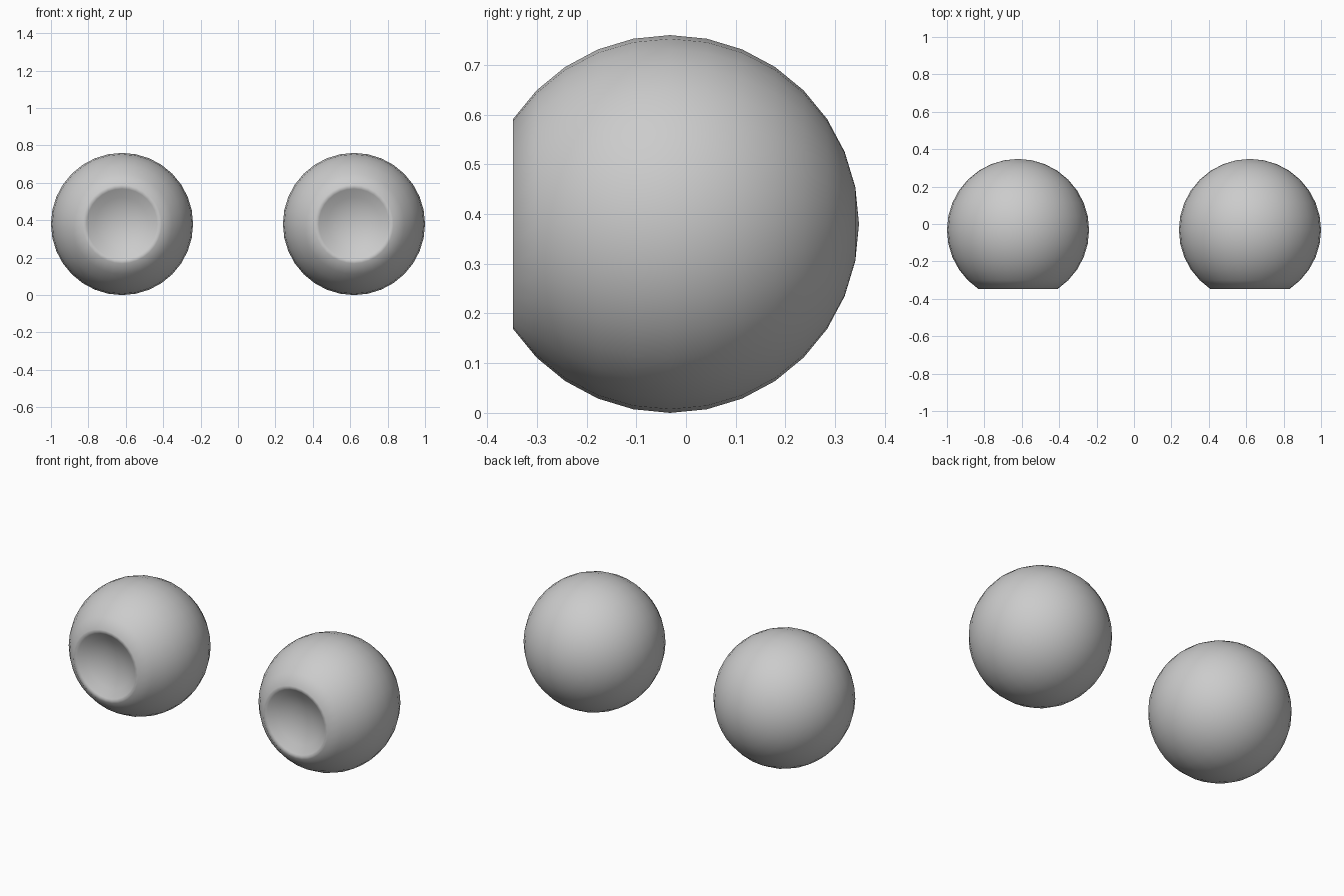
import bpy, bmesh, math

if "Cube" in bpy.data.objects:
    bpy.data.objects.remove(bpy.data.objects["Cube"])

R, CY, CZ, SEG = 0.38, -0.032, 0.38, 32

# Profile as (radius, y): back pole to front rim, then the dished iris
step = math.pi / 16
profile = [(R * math.sin(i * step), CY + R * math.cos(i * step)) for i in range(14)]
profile += [(0.196, -0.348), (0.188, -0.344), (0.142, -0.315), (0.072, -0.292), (0, -0.284)]


def eyeball(name, cx):
    bm = bmesh.new()
    verts = [bm.verts.new((r, y, 0)) for r, y in profile]
    edges = [bm.edges.new(pair) for pair in zip(verts, verts[1:])]
    bmesh.ops.spin(bm, geom=verts + edges, cent=(0, 0, 0), axis=(0, 1, 0),
                   angle=math.tau, steps=SEG, use_duplicate=False)
    bmesh.ops.remove_doubles(bm, verts=bm.verts, dist=0.0005)
    bmesh.ops.recalc_face_normals(bm, faces=bm.faces)
    for f in bm.faces:
        f.smooth = True
    mesh = bpy.data.meshes.new(name)
    bm.to_mesh(mesh)
    bm.free()
    ob = bpy.data.objects.new(name, mesh)
    ob.location = (cx, 0, CZ)
    bpy.context.collection.objects.link(ob)


# Matching pair of eyes
for side, cx in (("left", 0.62), ("right", -0.62)):
    eyeball(side + "_eyeball", cx)
